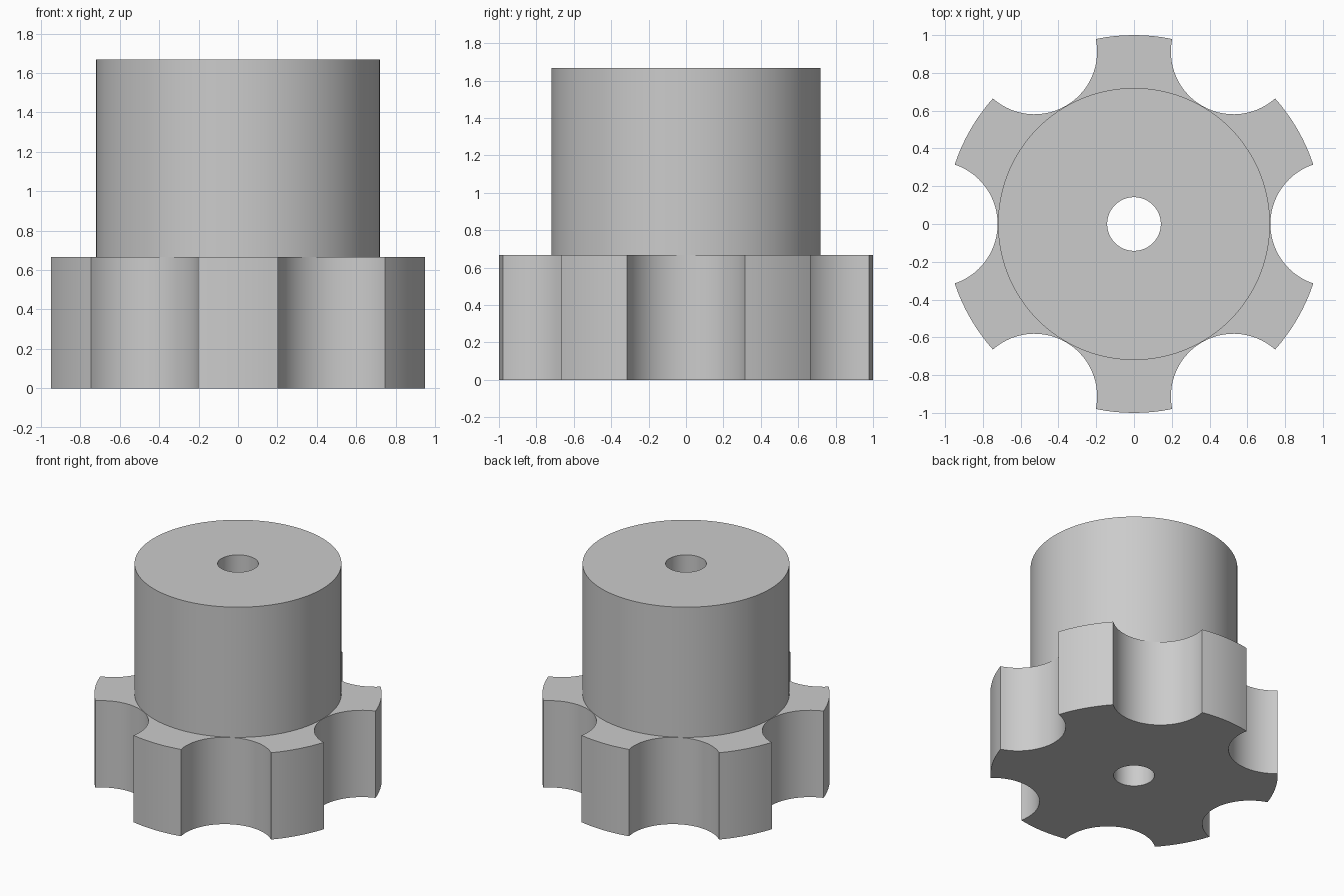
import bpy
import bmesh
from math import asin, cos, sin, pi, sqrt, radians

TEETH = 6
TIP, ROOT, HUB, BORE = 1.0, 0.722, 0.72, 0.142
WHEEL_TOP, HUB_TOP = 0.667, 1.667
NOTCH = (TIP ** 2 - ROOT ** 2) / (2 * ROOT)   # notch flanks meet the tip radially
CENTRE = ROOT + NOTCH
HALF = asin(NOTCH / CENTRE)                   # half angle taken up by a notch

cube = bpy.data.objects.get("Cube")
if cube:
    bpy.data.objects.remove(cube, do_unlink=True)

# Plain grey metal
grey = bpy.data.materials.new("grey metal")
grey.use_nodes = True
colour = (0.6, 0.6, 0.6, 1)
grey.diffuse_color = colour
grey.node_tree.nodes["Principled BSDF"].inputs["Base Color"].default_value = colour


def wheel_outline(arc_steps=28, tip_steps=8):
    """Toothed outline: a round notch followed by a tooth tip, repeated."""
    points = []
    pitch = 2 * pi / TEETH
    sweep = pi / 2 - HALF
    for k in range(TEETH):
        turn = k * pitch
        ca, sa = cos(turn), sin(turn)
        for i in range(arc_steps + 1):
            a = sweep * (2 * i / arc_steps - 1)
            x, y = CENTRE - NOTCH * cos(a), NOTCH * sin(a)
            points.append((x * ca - y * sa, x * sa + y * ca))
        for i in range(1, tip_steps):
            a = turn + HALF + (pitch - 2 * HALF) * i / tip_steps
            points.append((TIP * cos(a), TIP * sin(a)))
    return points


def circle(radius, outline):
    """Circle whose points line up with the outline's directions."""
    return [(x * radius / sqrt(x * x + y * y), y * radius / sqrt(x * x + y * y))
            for x, y in outline]


def skin(name, rings):
    """Join consecutive (points, height) rings with quads."""
    bm = bmesh.new()
    loops = [[bm.verts.new((x, y, z)) for x, y in pts] for pts, z in rings]
    for a, b in zip(loops, loops[1:]):
        for i in range(len(a)):
            j = (i + 1) % len(a)
            bm.faces.new((a[i], a[j], b[j], b[i]))
    mesh = bpy.data.meshes.new(name)
    bm.to_mesh(mesh)
    bm.free()
    mesh.materials.append(grey)
    obj = bpy.data.objects.new(name, mesh)
    bpy.context.collection.objects.link(obj)
    bpy.ops.object.select_all(action="DESELECT")
    obj.select_set(True)
    bpy.context.view_layer.objects.active = obj
    bpy.ops.object.shade_smooth_by_angle(angle=radians(30))
    return obj


outline = wheel_outline()
bore = circle(BORE, outline)
hub = circle(HUB, outline)

# Toothed wheel, from the bore around to the foot of the hub
skin("toothed_wheel", [(bore, WHEEL_TOP), (bore, 0), (outline, 0),
                       (outline, WHEEL_TOP), (hub, WHEEL_TOP)])

# Tall round hub with the bore running through it
skin("hub", [(hub, WHEEL_TOP), (hub, HUB_TOP), (bore, HUB_TOP), (bore, WHEEL_TOP)])
